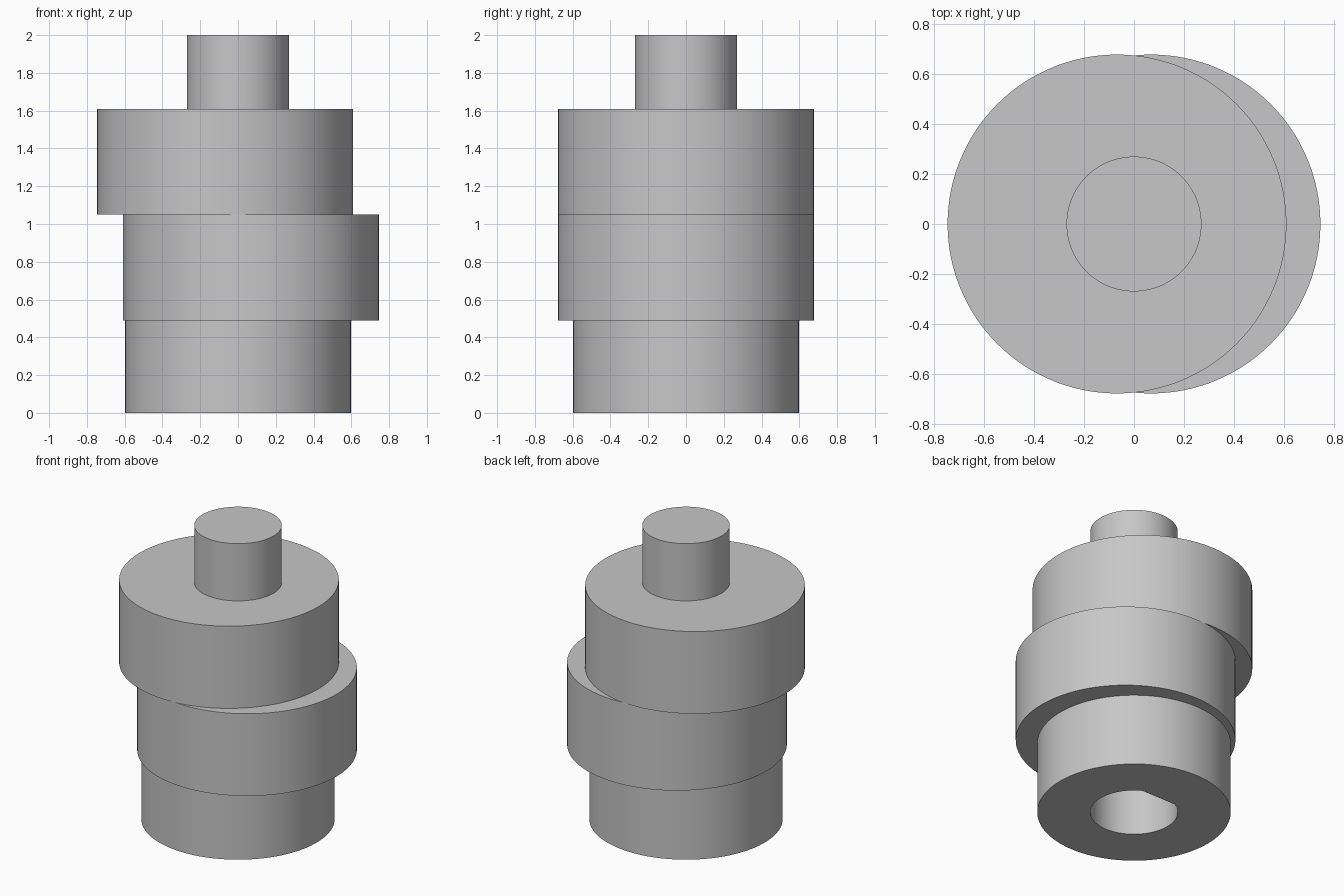
import bpy, bmesh, math

SIDES = 128

cube = bpy.data.objects.get("Cube")
if cube:
    bpy.data.objects.remove(cube, do_unlink=True)

steel = bpy.data.materials.new("plain grey metal")
colour = (0.57, 0.57, 0.57, 1.0)
steel.diffuse_color = colour
steel.use_nodes = True
steel.node_tree.nodes["Principled BSDF"].inputs["Base Color"].default_value = colour


def ring(bm, radius, x, z, flat=None):
    """Circle of vertices; flat cuts the +y side off at that distance."""
    verts = []
    for i in range(SIDES):
        a = 2 * math.pi * i / SIDES
        y = radius * math.sin(a)
        if flat is not None:
            y = min(y, flat)
        verts.append(bm.verts.new((x + radius * math.cos(a), y, z)))
    return verts


def bridge(bm, a, b):
    for i in range(SIDES):
        j = (i + 1) % SIDES
        bm.faces.new((a[i], a[j], b[j], b[i]))


def drum(name, radius, x, bottom, top, bore=None, flat=None):
    """Upright drum, solid or with a D-shaped bore through it."""
    bm = bmesh.new()
    low, high = ring(bm, radius, x, bottom), ring(bm, radius, x, top)
    bridge(bm, low, high)
    if bore:
        inner_low = ring(bm, bore, x, bottom, flat)
        inner_high = ring(bm, bore, x, top, flat)
        bridge(bm, inner_high, inner_low)
        bridge(bm, inner_low, low)
        bridge(bm, high, inner_high)
    else:
        bm.faces.new(low[::-1])
        bm.faces.new(high)
    bmesh.ops.recalc_face_normals(bm, faces=bm.faces)
    mesh = bpy.data.meshes.new(name)
    bm.to_mesh(mesh)
    bm.free()
    mesh.materials.append(steel)
    obj = bpy.data.objects.new(name, mesh)
    bpy.context.collection.objects.link(obj)
    bpy.ops.object.select_all(action="DESELECT")
    obj.select_set(True)
    bpy.context.view_layer.objects.active = obj
    bpy.ops.object.shade_smooth_by_angle(angle=math.radians(25))


# Hub with D-bore, two opposed eccentric discs, and the top shaft
drum("lower_hub", 0.597, 0, 0, 0.49, bore=0.27, flat=0.237)
drum("lower_eccentric", 0.678, 0.068, 0.49, 1.05)
drum("upper_eccentric", 0.678, -0.068, 1.05, 1.61)
drum("top_shaft", 0.27, 0, 1.61, 2.0)
